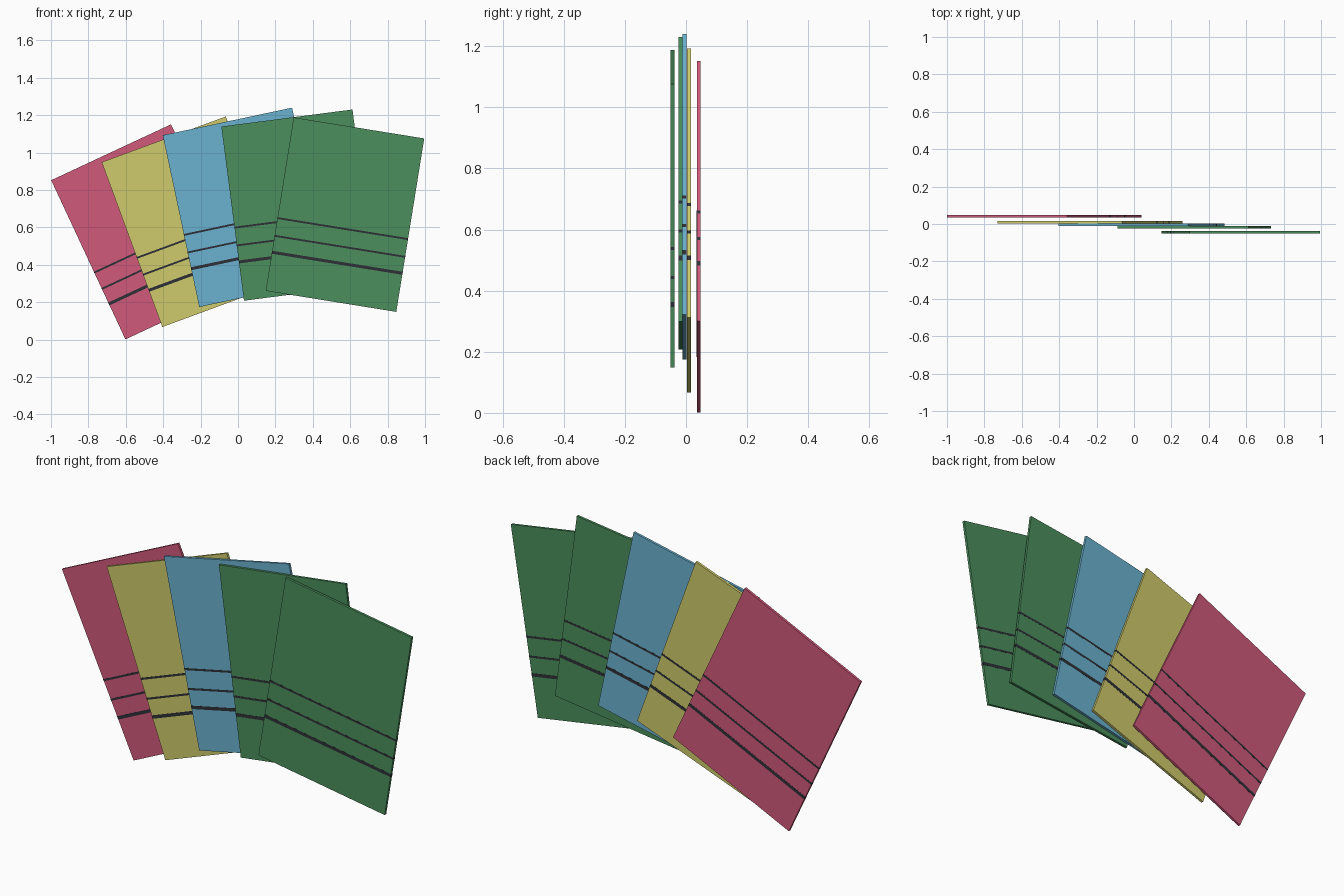
import bpy
from math import radians
from mathutils import Matrix

if "Cube" in bpy.data.objects:
    bpy.data.objects.remove(bpy.data.objects["Cube"])

WIDTH, HEIGHT, THICK = 0.707, 0.939, 0.0125


def material(name, rgb):
    mat = bpy.data.materials.new(name)
    mat.diffuse_color = (*rgb, 1)
    mat.use_nodes = True
    mat.node_tree.nodes["Principled BSDF"].inputs["Base Color"].default_value = mat.diffuse_color
    return mat


def box(name, size, frame, offset_z, mat):
    """Box of given size, placed in the tilted frame of its card."""
    bpy.ops.mesh.primitive_cube_add(size=1)
    ob = bpy.context.object
    ob.name = name
    ob.data.transform(Matrix.Diagonal((*size, 1)))
    ob.matrix_world = frame @ Matrix.Translation((0, 0, offset_z))
    ob.data.materials.append(mat)
    return ob


pink = material("pink", (0.63, 0.10, 0.195))
yellow = material("yellow", (0.63, 0.60, 0.15))
blue = material("blue", (0.145, 0.445, 0.63))
green = material("green", (0.069, 0.275, 0.109))
dark = material("dark", (0.027, 0.03, 0.038))

# fanned cards: centre x, y, z, lean to the left in degrees, colour
cards = [
    (-0.480, 0.0415, 0.576, 25.0, pink),
    (-0.235, 0.0100, 0.630, 20.2, yellow),
    (0.041, -0.0045, 0.707, 12.0, blue),
    (0.322, -0.0175, 0.719, 7.4, green),
    (0.572, -0.0440, 0.668, -9.15, green),
]

# stripes: height above the card's bottom edge, stripe width
stripes = [(0.209, 0.016), (0.298, 0.010), (0.394, 0.010)]

for i, (x, y, z, lean, mat) in enumerate(cards, 1):
    frame = Matrix.Translation((x, y, z)) @ Matrix.Rotation(radians(-lean), 4, 'Y')
    box(f"card_{i}", (WIDTH, THICK, HEIGHT), frame, 0, mat)
    # thin dark bands wrapping around both faces and the edges
    for j, (h, w) in enumerate(stripes, 1):
        box(f"card_{i}_stripe_{j}", (WIDTH + 0.001, THICK + 0.001, w),
            frame, h - HEIGHT / 2, dark)
